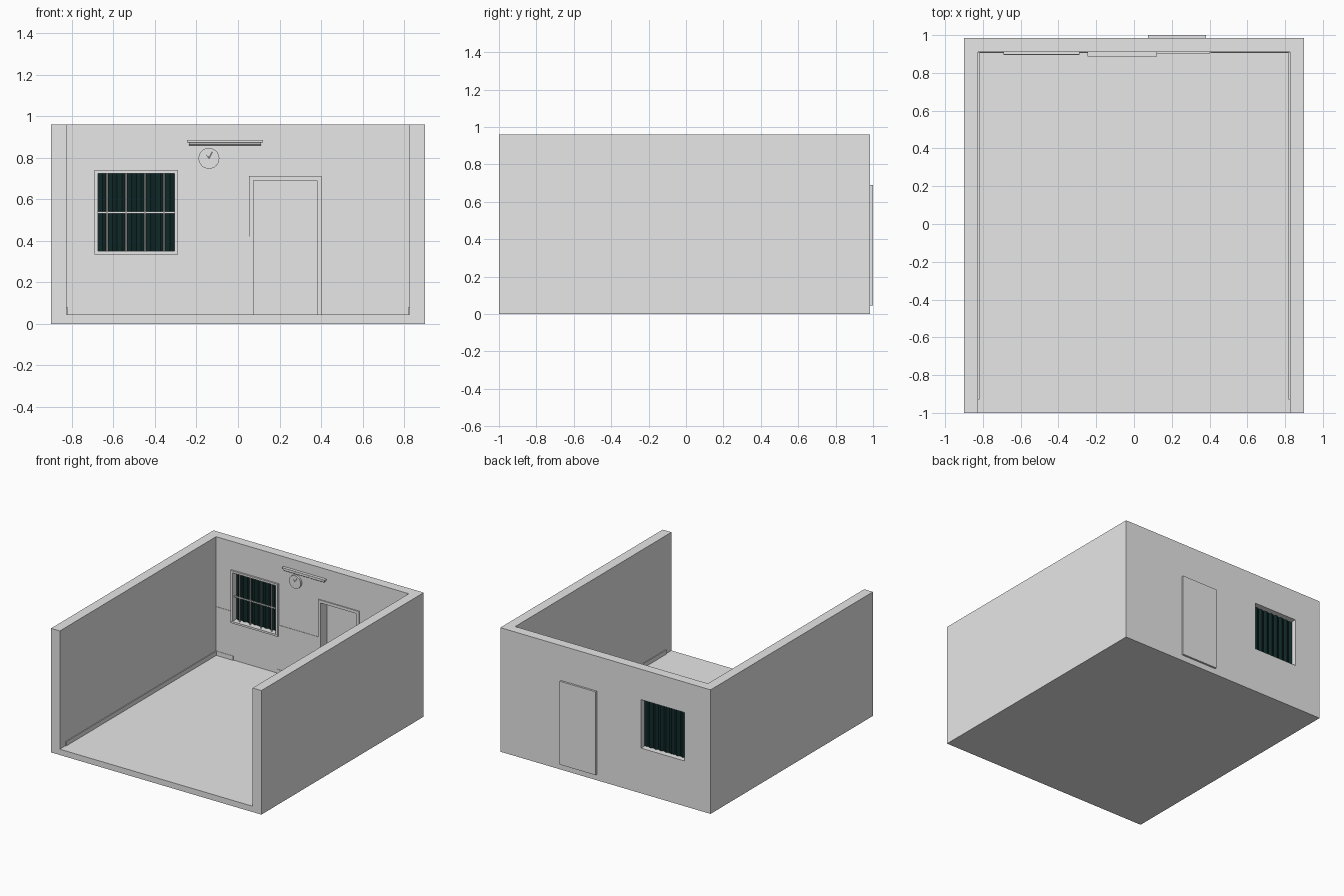
import bpy
import bmesh
from math import pi, sin, cos
from mathutils import Vector

cube = bpy.data.objects.get("Cube")
if cube:
    bpy.data.objects.remove(cube, do_unlink=True)


def material(name, rgb):
    m = bpy.data.materials.new(name)
    m.use_nodes = True
    m.diffuse_color = (*rgb, 1)
    m.node_tree.nodes["Principled BSDF"].inputs["Base Color"].default_value = (*rgb, 1)
    return m


plaster = material("pale_grey", (0.8, 0.8, 0.8))
dark = material("dark_teal", (0.005, 0.022, 0.021))


def add_object(name, bm, mat):
    bmesh.ops.recalc_face_normals(bm, faces=bm.faces)
    mesh = bpy.data.meshes.new(name)
    bm.to_mesh(mesh)
    bm.free()
    mesh.materials.append(mat)
    ob = bpy.data.objects.new(name, mesh)
    bpy.context.scene.collection.objects.link(ob)
    return ob


def box(name, x, y, z, mat=plaster):
    """Box from (min, max) pairs on each axis."""
    bm = bmesh.new()
    bmesh.ops.create_cube(bm, size=1)
    lo, hi = Vector((x[0], y[0], z[0])), Vector((x[1], y[1], z[1]))
    for v in bm.verts:
        v.co = [(a + b) / 2 + c * (b - a) for a, b, c in zip(lo, hi, v.co)]
    return add_object(name, bm, mat)


def rod(name, start, end, radius, sides=12, mat=plaster):
    a, b = Vector(start), Vector(end)
    bm = bmesh.new()
    bmesh.ops.create_cone(bm, cap_ends=True, segments=sides, radius1=radius,
                          radius2=radius, depth=(b - a).length)
    turn = (b - a).to_track_quat("Z", "Y")
    for v in bm.verts:
        v.co = turn @ v.co + (a + b) / 2
    ob = add_object(name, bm, mat)
    bpy.ops.object.select_all(action="DESELECT")
    ob.select_set(True)
    bpy.context.view_layer.objects.active = ob
    bpy.ops.object.shade_smooth_by_angle()
    return ob


# Main dimensions
FLOOR, TOP, SIDE = 0.045, 0.96, 0.825
WALL, BACK = 0.91, 0.985
WIN_X, WIN_Z = (-0.675, -0.305), (0.35, 0.725)
DOOR_X, DOOR_Z = (0.075, 0.38), (FLOOR, 0.69)

# Room shell: a solid block with the interior, window and doorway cut out
room = box("room_shell", (-0.9, 0.9), (-1, BACK), (0, TOP))
cutters = [
    box("interior_cutter", (-SIDE, SIDE), (-1.2, WALL), (FLOOR, 1.2)),
    box("window_cutter", WIN_X, (0.85, 1.1), WIN_Z),
    box("doorway_cutter", DOOR_X, (0.85, 1.1), DOOR_Z),
]
for c in cutters:
    c.hide_render = True
    mod = room.modifiers.new(c.name, "BOOLEAN")
    mod.operation = "DIFFERENCE"
    mod.solver = "EXACT"
    mod.object = c
bpy.context.view_layer.update()
cut_mesh = bpy.data.meshes.new_from_object(
    room.evaluated_get(bpy.context.evaluated_depsgraph_get()))
room.modifiers.clear()
room.data = cut_mesh
for c in cutters:
    bpy.data.objects.remove(c, do_unlink=True)

# Skirting boards and thin dado panels
for side, s in (("right", -1), ("left", 1)):
    box(side + "_skirting", sorted((s * (SIDE - 0.006), s * SIDE)),
        (-0.93, WALL), (FLOOR, 0.078))
for i, span in enumerate(((-SIDE, WIN_X[0]), (WIN_X[1], 0.055), (0.405, SIDE))):
    box(f"dado_panel_{i + 1}", span, (WALL - 0.003, WALL), (FLOOR, 0.42))
    box(f"back_skirting_{i + 1}", span, (WALL - 0.006, WALL), (FLOOR, 0.078))

# Window surround
FRAME_Y = (0.897, WALL)
for name, x in (("right", (-0.692, WIN_X[0])), ("left", (WIN_X[1], -0.288))):
    box(f"window_{name}_trim", x, FRAME_Y, WIN_Z)
box("window_top_trim", (-0.692, -0.288), FRAME_Y, (WIN_Z[1], 0.74))
box("window_sill", (-0.692, -0.288), (0.894, WALL), (0.335, WIN_Z[0]))

# Folded dark pane filling the opening
folds = 16
bm = bmesh.new()
rows = []
for i in range(folds + 1):
    x = WIN_X[0] + (WIN_X[1] - WIN_X[0]) * i / folds
    y = 0.945 - 0.01 * (i % 2)
    rows.append([bm.verts.new((x, y, z)) for z in WIN_Z])
for a, b in zip(rows, rows[1:]):
    bm.faces.new((a[0], b[0], b[1], a[1]))
add_object("window_pane", bm, dark)

# Window bars
for i in range(4):
    x = -0.63 + 0.0915 * i
    rod(f"window_bar_{i + 1}", (x, 0.92, WIN_Z[0]), (x, 0.92, WIN_Z[1]), 0.005)
box("window_cross_bar", WIN_X, (0.916, 0.924), (0.531, 0.541))

# Doorway surround and door leaf
TRIM_Y = (0.902, WALL)
box("door_right_trim", (0.053, DOOR_X[0]), TRIM_Y, DOOR_Z)
box("door_left_trim", (DOOR_X[1], 0.403), TRIM_Y, DOOR_Z)
box("door_top_trim", (0.053, 0.403), TRIM_Y, (DOOR_Z[1], 0.712))
box("door_leaf", (0.073, 0.381), (0.98, 1.0), (FLOOR, 0.69))

# Strip lamp above the clock
box("lamp_base", (-0.246, 0.121), (0.887, WALL), (0.874, 0.885))
rod("lamp_tube", (-0.236, 0.899, 0.867), (0.111, 0.899, 0.867), 0.007)

# Wall clock with two hands
CX, CZ = -0.14, 0.797
rod("clock_body", (CX, 0.895, CZ), (CX, WALL, CZ), 0.05, 32)
for name, angle, length in (("hour", 2.1, 0.022), ("minute", 1.1, 0.035)):
    rod(f"clock_{name}_hand", (CX, 0.894, CZ),
        (CX + length * cos(angle), 0.894, CZ + length * sin(angle)), 0.0015, 6)
